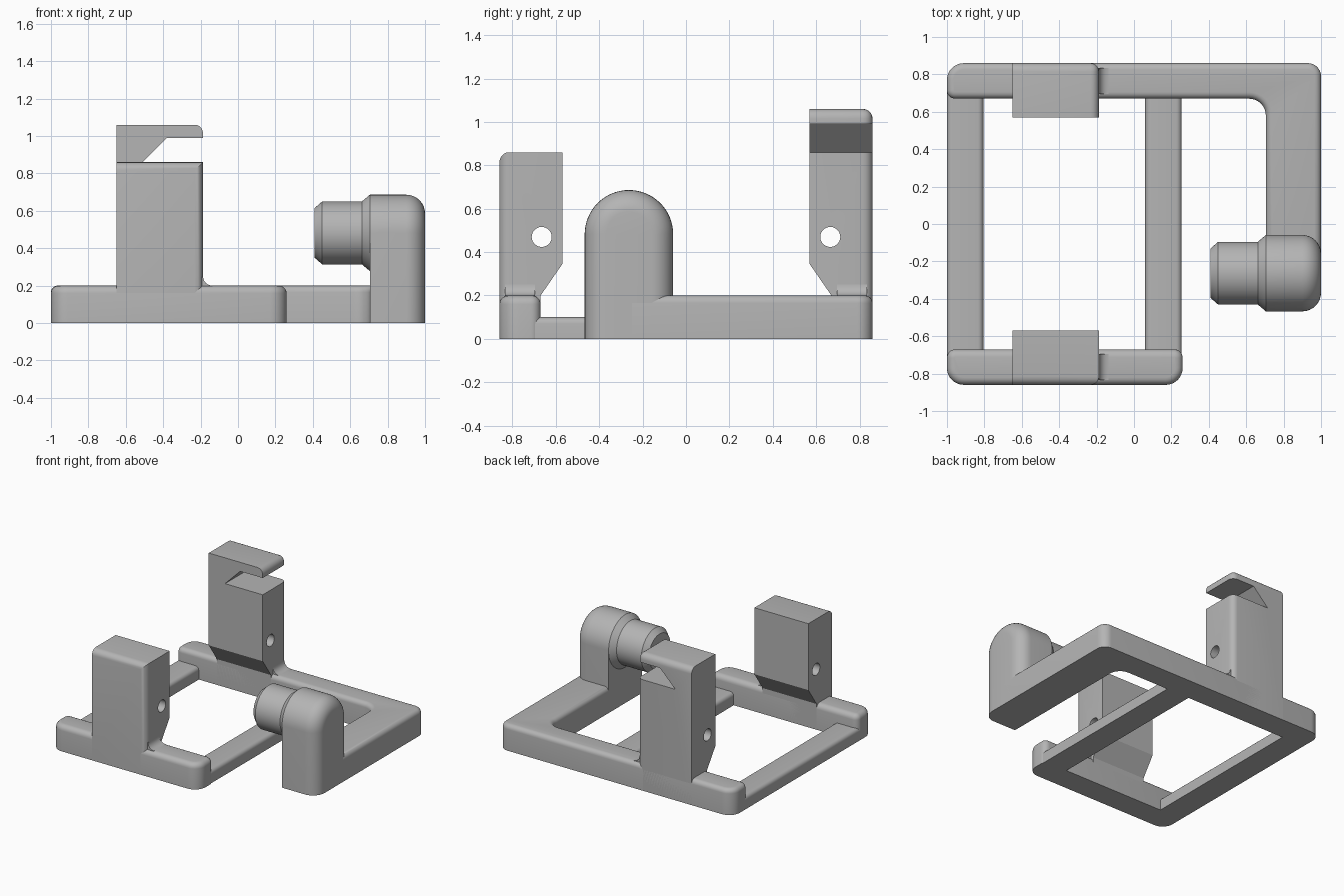
import bpy, bmesh
from math import sin, cos, pi, radians
from mathutils import Vector

old = bpy.data.objects.get("Cube")
if old:
    bpy.data.objects.remove(old, do_unlink=True)

grey = bpy.data.materials.new("plain grey")
grey.use_nodes = True
colour = (0.46, 0.46, 0.46, 1)
grey.diffuse_color = colour
grey.node_tree.nodes["Principled BSDF"].inputs["Base Color"].default_value = colour


def loft(name, rings, rounded=None, radius=0.04):
    """Skin closed rings, cap both ends, then round edges picked by a rule."""
    bm = bmesh.new()
    rows = [[bm.verts.new(p) for p in ring] for ring in rings]
    n = len(rows[0])
    for a, b in zip(rows, rows[1:]):
        for i in range(n):
            j = (i + 1) % n
            bm.faces.new((a[i], a[j], b[j], b[i]))
    bm.faces.new(rows[0])
    bm.faces.new(rows[-1])
    bmesh.ops.recalc_face_normals(bm, faces=bm.faces)
    if rounded:
        edges = [e for e in bm.edges if rounded(e.verts[0].co, e.verts[1].co)]
        bmesh.ops.bevel(bm, geom=edges, offset=radius, segments=5, profile=0.5,
                        affect='EDGES', clamp_overlap=True)
    mesh = bpy.data.meshes.new(name)
    bm.to_mesh(mesh)
    bm.free()
    mesh.materials.append(grey)
    ob = bpy.data.objects.new(name, mesh)
    bpy.context.collection.objects.link(ob)
    return ob


def plan(corners, steps=8):
    """Outline in plan with each corner (x, y, radius) rounded."""
    pts = []
    for i, (x, y, r) in enumerate(corners):
        p = Vector((x, y))
        a = (Vector(corners[i - 1][:2]) - p).normalized()
        b = (Vector(corners[(i + 1) % len(corners)][:2]) - p).normalized()
        if r == 0:
            pts.append(p)
            continue
        centre = p + (a + b) * r
        for k in range(steps + 1):
            t = k / steps * pi / 2
            pts.append(centre - b * r * cos(t) - a * r * sin(t))
    return pts


def slab(name, corners, top, radius):
    outline = plan(corners)
    rings = [[(p.x, p.y, z) for p in outline] for z in (0, top)]
    return loft(name, rings, lambda a, b: min(a.z, b.z) > top - 0.001, radius)


def disc(x, r, cy, cz, n=48):
    return [(x, cy + r * cos(2 * pi * i / n), cz + r * sin(2 * pi * i / n)) for i in range(n)]


def cut(ob, cutter):
    mod = ob.modifiers.new("cut", 'BOOLEAN')
    mod.operation, mod.object, mod.solver = 'DIFFERENCE', cutter, 'EXACT'
    bpy.context.view_layer.objects.active = ob
    bpy.ops.object.modifier_apply(modifier=mod.name)
    bpy.data.objects.remove(cutter, do_unlink=True)


parts = []

# Base frame: L-shaped back rail with arm, front rail, two thin cross rails
parts.append(slab("back_rail_and_arm", [
    (-1, 0.67, 0.045), (0.705, 0.67, 0.09), (0.705, -0.25, 0), (1, -0.25, 0),
    (1, 0.86, 0.07), (-1, 0.86, 0.09)], 0.2, 0.035))
parts.append(slab("front_rail", [
    (-1, -0.86, 0.09), (0.26, -0.86, 0.09), (0.26, -0.67, 0.045), (-1, -0.67, 0.045)],
    0.2, 0.04))
for name, x in (("outer_cross_rail", -1), ("inner_cross_rail", 0.06)):
    rings = [[(x, y, 0), (x + 0.195, y, 0), (x + 0.195, y, 0.1), (x, y, 0.1)]
             for y in (-0.72, 0.72)]
    parts.append(loft(name, rings,
                      lambda a, b: min(a.z, b.z) > 0.09 and abs(a.y - b.y) > 1, 0.03))

# Upright posts, each with a sloped underside, a cross hole and a foot fillet
X0, X1 = -0.65, -0.187
for name, s, top in (("front_post", -1, 0.86), ("back_post", 1, 1.06)):
    section = [(0.86, 0), (0.86, top), (0.57, top), (0.57, 0.345), (0.67, 0.2), (0.67, 0)]
    rings = [[(x, s * y, z) for y, z in section] for x in (X0, X1)]

    def soft(a, b):
        outer = min(abs(a.y), abs(b.y)) > 0.85
        high = min(a.z, b.z) > top - 0.01
        end = min(a.x, b.x) > X1 - 0.01
        return (outer and (high or end)) or (s > 0 and high and end)

    post = loft(name, rings, soft, 0.045)
    cut(post, loft("hole_cutter", [disc(x, 0.046, s * 0.665, 0.47) for x in (-0.8, 0)]))
    if s > 0:
        # Hooked slot open at one end
        slot = [(0, 0.86), (-0.51, 0.86), (-0.38, 0.99), (0, 0.99)]
        cut(post, loft("slot_cutter", [[(x, y, z) for x, z in slot] for y in (0.4, 1)]))
    curve = [(X1 + 0.05 - 0.05 * cos(t * pi / 12), 0.25 - 0.05 * sin(t * pi / 12))
             for t in range(7)]
    foot = [(X1 - 0.02, 0.18), (X1 - 0.02, 0.25)] + curve + [(X1 + 0.05, 0.18)]
    fillet = loft(name + "_foot",
                  [[(x, s * y, z) for x, z in foot] for y in (0.695, 0.835)])
    parts += [post, fillet]

# Round-topped holder with a softened outer face
CY, CZ, R = -0.263, 0.482, 0.204


def arch(x, r, n=32):
    arc = [(x, CY + r * cos(pi * i / n), CZ + r * sin(pi * i / n)) for i in range(n + 1)]
    return [(x, CY + r, 0)] + arc + [(x, CY - r, 0)]


edge = [(0.9 + 0.1 * sin(t * pi / 16), R - 0.1 + 0.1 * cos(t * pi / 16)) for t in range(9)]
parts.append(loft("holder", [arch(x, r) for x, r in [(0.705, R)] + edge]))

# Stepped round boss pointing inwards
steps = [(0.41, 0.133), (0.45, 0.168), (0.662, 0.168), (0.705, R), (0.72, R)]
parts.append(loft("boss", [disc(x, r, CY, CZ, 64) for x, r in steps]))

# Smooth the curves and keep the corners crisp
bpy.ops.object.select_all(action='DESELECT')
for ob in parts:
    ob.select_set(True)
bpy.context.view_layer.objects.active = parts[0]
bpy.ops.object.shade_smooth_by_angle(angle=radians(30))
